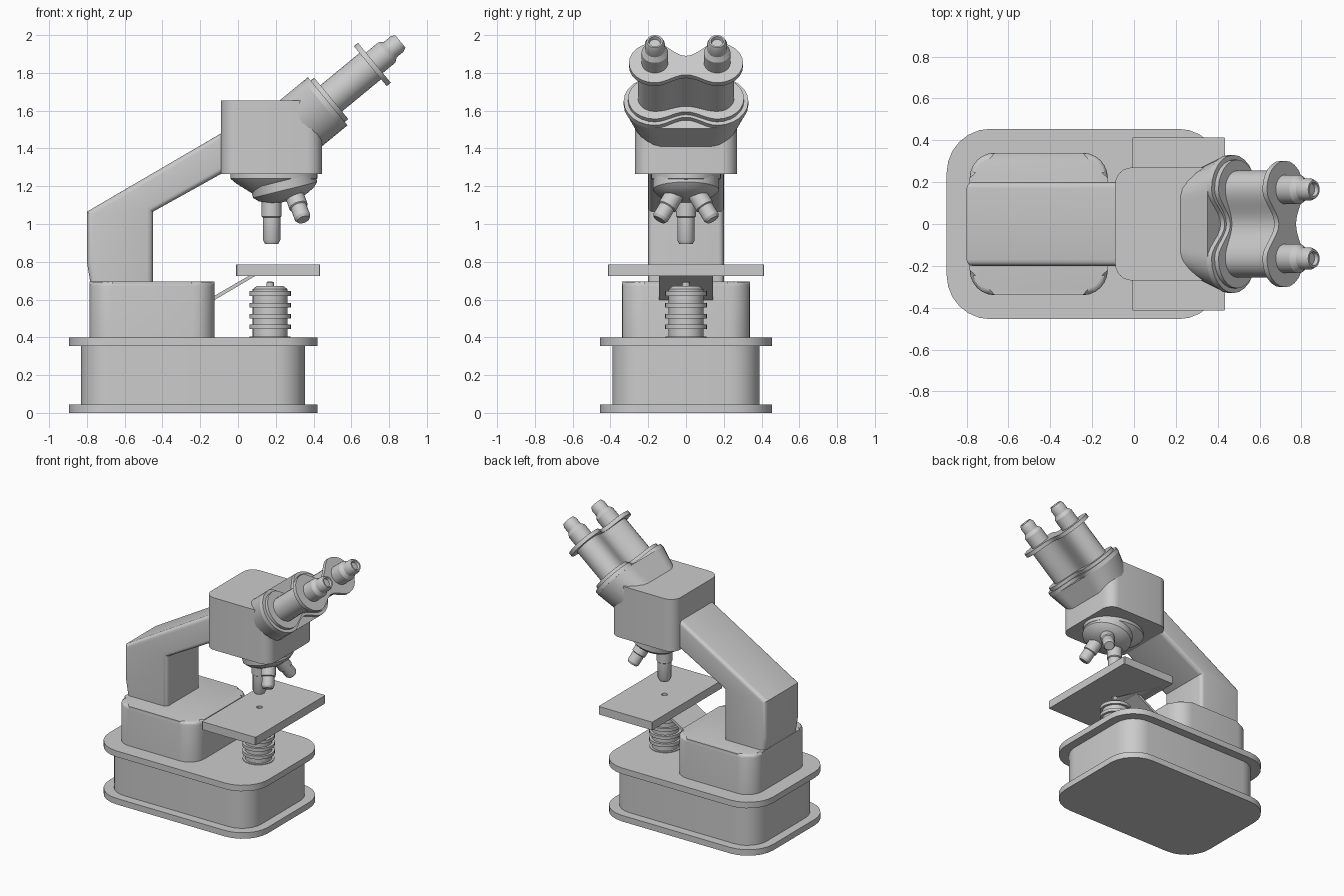
import bpy, bmesh
from math import sin, cos, pi, radians
from mathutils import Matrix, Vector

if "Cube" in bpy.data.objects:
    bpy.data.objects.remove(bpy.data.objects["Cube"])


def finish(name, bm, mat=Matrix(), angle=30):
    bmesh.ops.transform(bm, matrix=mat, verts=bm.verts)
    bmesh.ops.recalc_face_normals(bm, faces=bm.faces)
    me = bpy.data.meshes.new(name)
    bm.to_mesh(me)
    bm.free()
    ob = bpy.data.objects.new(name, me)
    bpy.context.collection.objects.link(ob)
    bpy.ops.object.select_all(action='DESELECT')
    bpy.context.view_layer.objects.active = ob
    ob.select_set(True)
    bpy.ops.object.shade_smooth_by_angle(angle=radians(angle))
    return ob


def prism(name, pts, z0, z1, mat=Matrix(), bottom_scale=1, top_bevel=0):
    """Extrude a 2D outline from z0 to z1."""
    bm = bmesh.new()
    lo = [bm.verts.new((x * bottom_scale, y, z0)) for x, y in pts]
    hi = [bm.verts.new((x, y, z1)) for x, y in pts]
    n = len(pts)
    bm.faces.new(lo[::-1])
    top = bm.faces.new(hi)
    for i in range(n):
        j = (i + 1) % n
        bm.faces.new((lo[i], lo[j], hi[j], hi[i]))
    if top_bevel:
        bmesh.ops.bevel(bm, geom=list(top.edges), offset=top_bevel, segments=3,
                        profile=0.5, affect='EDGES')
    return finish(name, bm, mat)


def lathe(name, prof, mat=Matrix(), seg=32):
    """Revolve (radius, z) points about z; closed with end caps."""
    bm = bmesh.new()
    rings = [[bm.verts.new((r * cos(2 * pi * i / seg), r * sin(2 * pi * i / seg), z))
              for i in range(seg)] for r, z in prof]
    for a, b in zip(rings, rings[1:]):
        for i in range(seg):
            j = (i + 1) % seg
            bm.faces.new((a[i], a[j], b[j], b[i]))
    bm.faces.new(rings[0][::-1])
    bm.faces.new(rings[-1])
    return finish(name, bm, mat)


def rounded(x0, x1, hy, r, seg=6):
    pts = []
    for k, (cx, cy) in enumerate([(x1 - r, hy - r), (x0 + r, hy - r),
                                  (x0 + r, r - hy), (x1 - r, r - hy)]):
        for i in range(seg + 1):
            a = (k + i / seg) * pi / 2
            pts.append((cx + r * cos(a), cy + r * sin(a)))
    return pts


def lobed(r, top_dip=0, low_dip=0, c=0.165, n=12):
    """Two round lobes joined by an optionally waisted bridge."""
    def dip(u, d):
        return r - d * (1 + cos(pi * u / c)) / 2
    right = [(c + r * cos(a), r * sin(a)) for a in [-pi / 2 + pi * i / n for i in range(n + 1)]]
    left = [(-x, -y) for x, y in right]
    us = [c - 2 * c * i / n for i in range(1, n)]
    return (right + [(u, dip(u, top_dip)) for u in us]
            + left + [(-u, -dip(u, low_dip)) for u in us])


def frame(origin, w):
    """Matrix with local z along w and local x along world y."""
    w = Vector(w).normalized()
    u = Vector((0, 1, 0))
    v = w.cross(u).normalized()
    u = v.cross(w)
    m = Matrix((u, v, w)).transposed().to_4x4()
    m.translation = origin
    return m


# Base: two plates and a body
prism("base_foot", rounded(-0.895, 0.42, 0.455, 0.21), 0, 0.045)
prism("base_body", rounded(-0.83, 0.355, 0.39, 0.16), 0.04, 0.36)
prism("base_top", rounded(-0.895, 0.42, 0.455, 0.21), 0.355, 0.4)
prism("arm_pedestal", rounded(-0.785, -0.125, 0.34, 0.12), 0.39, 0.695, top_bevel=0.025)

# Arm: side profile extruded across y, long edges rounded
prof = [(-0.77, 0.62), (-0.45, 0.62), (-0.45, 1.065), (-0.06, 1.282),
        (-0.06, 1.497), (-0.80, 1.065), (-0.80, 0.80), (-0.782, 0.69)]
bm = bmesh.new()
sides = [bm.faces.new([bm.verts.new((x, y, z)) for x, z in prof]) for y in (-0.2, 0.2)]
rim = [e for f in sides for e in f.edges]
a, b = [list(f.verts) for f in sides]
for i in range(len(prof)):
    j = (i + 1) % len(prof)
    bm.faces.new((a[i], a[j], b[j], b[i]))
bmesh.ops.recalc_face_normals(bm, faces=bm.faces)
bmesh.ops.bevel(bm, geom=rim, offset=0.03, segments=4, profile=0.5, affect='EDGES')
finish("arm", bm, angle=25)

# Head housing
prism("head_housing", rounded(-0.09, 0.445, 0.27, 0.08), 1.265, 1.655)

# Binocular head, built along a tilted axis
t = radians(39.5)
axis = Vector((cos(t), 0, sin(t)))
m = frame((0.475, 0, 1.65), axis)
# frame() gives local y = w x u, which points down-left or up: force it upward
m = Matrix(((0, -sin(t), cos(t), 0.475), (1, 0, 0, 0),
            (0, cos(t), sin(t), 1.65), (0, 0, 0, 1)))
prism("binocular_hood", lobed(0.165), -0.26, -0.025, m, bottom_scale=0.72)
prism("hood_rim", lobed(0.165, 0.10, 0.055), -0.03, 0.0, m)
prism("hood_inner_rim", lobed(0.142, 0.09, 0.05), -0.01, 0.024, m)
prism("binocular_body", lobed(0.09, 0.05, 0.035), 0, 0.30, m)
prism("eyepiece_plate", lobed(0.137, 0.09, 0.055), 0.292, 0.32, m)
for side, y in (("left", -0.165), ("right", 0.165)):
    lathe("eyepiece_" + side,
          [(0.07, 0.31), (0.07, 0.405), (0.053, 0.43), (0.053, 0.475), (0.043, 0.498),
           (0.033, 0.498), (0.028, 0.48)], m @ Matrix.Translation((y, 0, 0)))

# Nosepiece mount and tilted turret
lathe("nosepiece_mount", [(0.23, 1.28), (0.23, 1.24), (0.20, 1.215), (0.12, 1.165)],
      Matrix.Translation((0.19, 0, 0)) @ Matrix.Diagonal((1, 0.8, 1, 1)), 48)
lathe("turret", [(0.175, -0.03), (0.175, 0.02), (0.15, 0.045), (0.10, 0.07), (0.04, 0.08)],
      frame((0.245, 0, 1.20), (sin(radians(14)), 0, -cos(radians(14)))), 48)

# Objectives: one vertical, two splayed
lathe("objective_main", [(0.053, 0), (0.053, 0.16), (0.046, 0.165), (0.046, 0.285), (0.036, 0.305)],
      frame((0.178, 0, 1.2), (0, 0, -1)))
for side, s in (("left", -1), ("right", 1)):
    lathe("objective_" + side, [(0.05, 0), (0.05, 0.12), (0.043, 0.125), (0.043, 0.19), (0.034, 0.205)],
          frame((0.285, s * 0.04, 1.19), (0.06, s * 0.1, -0.165)))

# Stage with a light hole, and its slanted support
stage = prism("stage", rounded(-0.01, 0.435, 0.413, 0.004, 1), 0.725, 0.785)
cutter = lathe("stage_hole_cutter", [(0.02, 0.6), (0.02, 0.9)], Matrix.Translation((0.178, 0, 0)))
cutter.hide_render = True
mod = stage.modifiers.new("hole", 'BOOLEAN')
mod.operation, mod.solver, mod.object = 'DIFFERENCE', 'EXACT', cutter
bpy.context.view_layer.objects.active = stage
bpy.ops.object.modifier_apply(modifier="hole")
bpy.data.objects.remove(cutter)
strut = [(-0.15, 0.582), (-0.125, 0.597), (0.10, 0.73), (0.065, 0.73), (-0.15, 0.605)]
prism("stage_support", strut, -0.142, 0.142, Matrix.Rotation(pi / 2, 4, 'X'))

# Ribbed condenser
ribs = [(0.108, 0.39), (0.108, 0.405)]
for z in (0.455, 0.512, 0.57, 0.632):
    ribs += [(0.092, z - 0.012), (0.11, z - 0.012), (0.11, z + 0.012), (0.092, z + 0.012)]
ribs.insert(2, (0.092, 0.405))
ribs += [(0.092, 0.655), (0.07, 0.672), (0.02, 0.672), (0.02, 0.69), (0.012, 0.695)]
lathe("condenser", ribs, Matrix.Translation((0.17, 0, 0)))
